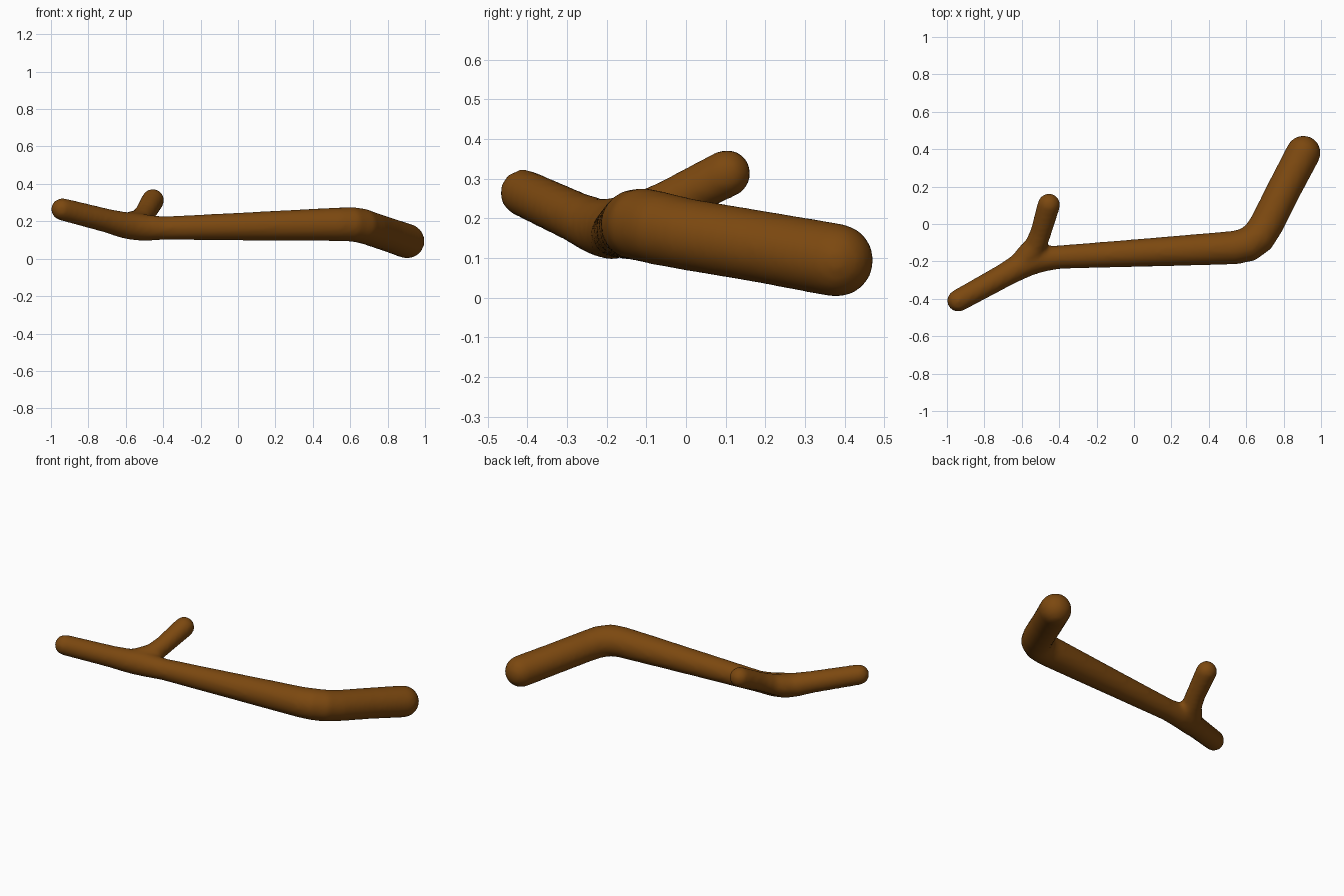
import bpy, bmesh, math
from mathutils import Vector

if "Cube" in bpy.data.objects:
    bpy.data.objects.remove(bpy.data.objects["Cube"])

SIDES = 24


def add_tube(bm, path):
    """Sweep a round section along (x, y, z, radius) points, with domed ends."""
    pts = [Vector(p[:3]) for p in path]
    rad = [p[3] for p in path]
    n = len(pts)
    tan = []
    for i in range(n):
        a = (pts[i] - pts[i - 1]).normalized() if i > 0 else Vector()
        b = (pts[i + 1] - pts[i]).normalized() if i < n - 1 else Vector()
        tan.append((a + b).normalized())
    dome = [math.radians(d) for d in (88, 75, 60, 45, 30, 15)]
    stations = [(pts[0] - tan[0] * rad[0] * math.sin(d), rad[0] * math.cos(d), tan[0]) for d in dome]
    stations += list(zip(pts, rad, tan))
    stations += [(pts[-1] + tan[-1] * rad[-1] * math.sin(d), rad[-1] * math.cos(d), tan[-1])
                 for d in reversed(dome)]
    rings = []
    for c, r, t in stations:
        u = t.cross(Vector((0, 0, 1))).normalized()
        v = u.cross(t)
        rings.append([bm.verts.new(c + r * (u * math.cos(k * math.tau / SIDES)
                                            + v * math.sin(k * math.tau / SIDES)))
                      for k in range(SIDES)])
    faces = [bm.faces.new(rings[0]), bm.faces.new(rings[-1])]
    for a, b in zip(rings, rings[1:]):
        for k in range(SIDES):
            j = (k + 1) % SIDES
            faces.append(bm.faces.new((a[k], a[j], b[j], b[k])))
    bmesh.ops.recalc_face_normals(bm, faces=faces)


bm = bmesh.new()

# main limb: thin tip, fork, long shaft, thick bent end
add_tube(bm, [
    (-0.94, -0.41, 0.264, 0.060),
    (-0.70, -0.278, 0.203, 0.064),
    (-0.62, -0.232, 0.182, 0.070),
    (-0.56, -0.202, 0.173, 0.074),
    (-0.49, -0.186, 0.166, 0.070),
    (-0.40, -0.177, 0.163, 0.063),
    (0.00, -0.156, 0.172, 0.074),
    (0.40, -0.134, 0.181, 0.086),
    (0.54, -0.126, 0.184, 0.090),
    (0.61, -0.110, 0.184, 0.093),
    (0.665, -0.070, 0.175, 0.093),
    (0.71, 0.00, 0.160, 0.091),
    (0.805, 0.19, 0.128, 0.091),
    (0.905, 0.38, 0.094, 0.093),
])

# side twig: its root curves into the limb to make the web at the fork
add_tube(bm, [
    (-0.62, -0.228, 0.178, 0.062),
    (-0.565, -0.170, 0.186, 0.068),
    (-0.525, -0.115, 0.206, 0.060),
    (-0.498, -0.045, 0.240, 0.056),
    (-0.455, 0.103, 0.313, 0.061),
])

mesh = bpy.data.meshes.new("stick")
bm.to_mesh(mesh)
bm.free()
stick = bpy.data.objects.new("stick", mesh)
bpy.context.collection.objects.link(stick)

# bark colour
bark = bpy.data.materials.new("bark")
bark.diffuse_color = (0.2, 0.065, 0.005, 1)
bark.use_nodes = True
bark.node_tree.nodes["Principled BSDF"].inputs["Base Color"].default_value = bark.diffuse_color
mesh.materials.append(bark)

# fuse both limbs into one skin and soften the fork
fuse = stick.modifiers.new("fuse", 'REMESH')
fuse.mode = 'VOXEL'
fuse.voxel_size = 0.014
fuse.use_smooth_shade = True
soften = stick.modifiers.new("soften", 'SMOOTH')
soften.factor = 0.5
soften.iterations = 6
